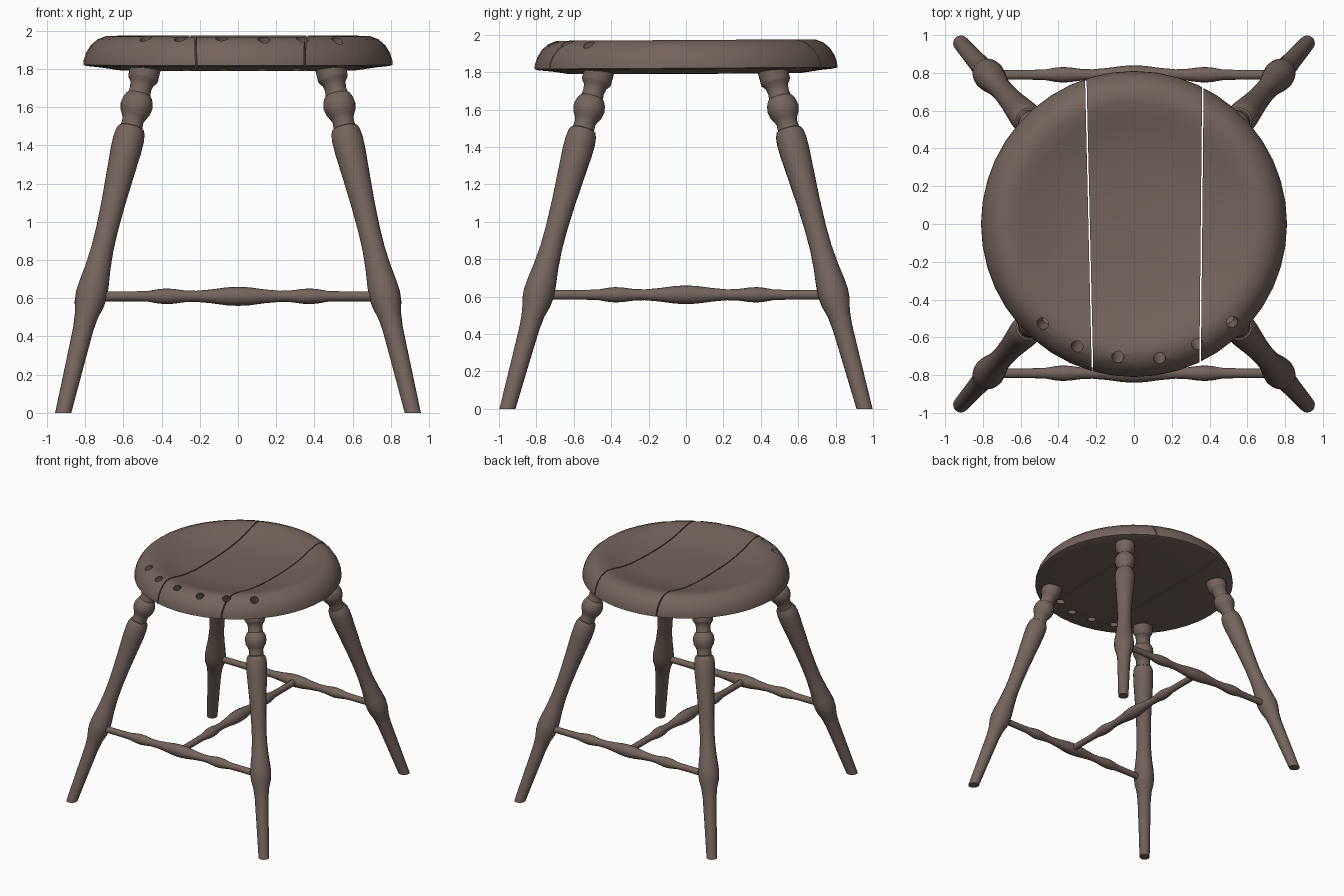
import bpy, bmesh, math
from mathutils import Vector, Matrix

if "Cube" in bpy.data.objects:
    bpy.data.objects.remove(bpy.data.objects["Cube"], do_unlink=True)

wood = bpy.data.materials.new("brown_wood")
wood.use_nodes = True
wood.diffuse_color = (0.178, 0.128, 0.108, 1)
bsdf = wood.node_tree.nodes["Principled BSDF"]
bsdf.inputs["Base Color"].default_value = wood.diffuse_color
bsdf.inputs["Roughness"].default_value = 0.7


def lathe(profile, segments):
    """Closed turned solid around local z from (radius, height) pairs, bottom to top."""
    bm = bmesh.new()
    rings = []
    for r, h in profile:
        rings.append([bm.verts.new((r * math.cos(a), r * math.sin(a), h))
                      for a in (2 * math.pi * i / segments for i in range(segments))])
    for low, high in zip(rings, rings[1:]):
        for i in range(segments):
            j = (i + 1) % segments
            bm.faces.new((low[i], low[j], high[j], high[i]))
    bm.faces.new(rings[0][::-1])
    bm.faces.new(rings[-1])
    return bm


def cut(bm, point, normal):
    """Remove everything on the normal side of a plane and cap the opening."""
    geom = bm.verts[:] + bm.edges[:] + bm.faces[:]
    bmesh.ops.bisect_plane(bm, geom=geom, plane_co=point, plane_no=normal, clear_outer=True)
    bmesh.ops.holes_fill(bm, edges=[e for e in bm.edges if e.is_boundary], sides=0)
    bmesh.ops.recalc_face_normals(bm, faces=bm.faces[:])


def make_object(name, bm):
    mesh = bpy.data.meshes.new(name)
    bm.to_mesh(mesh)
    bm.free()
    mesh.materials.append(wood)
    obj = bpy.data.objects.new(name, mesh)
    bpy.context.collection.objects.link(obj)
    return obj


def select_only(obj):
    bpy.ops.object.select_all(action='DESELECT')
    obj.select_set(True)
    bpy.context.view_layer.objects.active = obj


def smooth(obj, angle=38):
    select_only(obj)
    bpy.ops.object.shade_smooth_by_angle(angle=math.radians(angle))


def aim(bm, start, direction):
    turn = Vector(direction).to_track_quat('Z', 'Y').to_matrix().to_4x4()
    bm.transform(Matrix.Translation(start) @ turn)


# Splayed turned legs, heights measured vertically
leg_profile = [
    (0.040, -0.06), (0.042, 0.02), (0.049, 0.28), (0.054, 0.44), (0.062, 0.51),
    (0.078, 0.57), (0.083, 0.62), (0.078, 0.68), (0.067, 0.76), (0.059, 0.86),
    (0.058, 0.96), (0.063, 1.10), (0.072, 1.24), (0.081, 1.37), (0.082, 1.43),
    (0.077, 1.47), (0.068, 1.49), (0.058, 1.495), (0.056, 1.53), (0.064, 1.55),
    (0.079, 1.575), (0.085, 1.605), (0.080, 1.635), (0.068, 1.66), (0.060, 1.665),
    (0.056, 1.695), (0.062, 1.725), (0.075, 1.74), (0.080, 1.75), (0.080, 1.84)]
foot, lean = Vector((0.915, 0.955, 0)), Vector((-0.239, -0.272, 1))
for sx, side in ((-1, "right"), (1, "left")):
    for sy, end in ((-1, "front"), (1, "back")):
        bm = lathe([(r, h * lean.length) for r, h in leg_profile], 20)
        aim(bm, (foot.x * sx, foot.y * sy, 0), (lean.x * sx, lean.y * sy, lean.z))
        cut(bm, (0, 0, 0), (0, 0, -1))
        smooth(make_object(f"{end}_{side}_leg", bm))

# H-shaped stretchers, mirrored about their middle
half = [(0.050, 0), (0.047, 0.06), (0.036, 0.14), (0.029, 0.22), (0.031, 0.28),
        (0.039, 0.34), (0.041, 0.38), (0.037, 0.42), (0.028, 0.47), (0.026, 0.55),
        (0.026, 0.76)]
stretcher = [(r, -h) for r, h in half[:0:-1]] + half
for name, centre, axis in (("front_stretcher", (0, -0.79, 0.61), (1, 0, 0)),
                           ("back_stretcher", (0, 0.79, 0.61), (1, 0, 0)),
                           ("middle_stretcher", (0, 0, 0.61), (0, 1, 0))):
    bm = lathe(stretcher, 16)
    aim(bm, centre, axis)
    smooth(make_object(name, bm))

# Slanted peg holes along the front rim
holes = bmesh.new()
for x, y in ((-0.48, -0.525), (-0.3, -0.645), (-0.085, -0.7),
             (0.135, -0.71), (0.335, -0.635), (0.52, -0.52)):
    outward = Vector((x, y, 0)).normalized()
    direction = outward * 0.45 + Vector((0, 0, 1))
    turn = direction.to_track_quat('Z', 'Y').to_matrix().to_4x4()
    bmesh.ops.create_cone(holes, cap_ends=True, segments=16, radius1=0.032, radius2=0.032,
                          depth=0.6, matrix=Matrix.Translation((x, y, 1.95)) @ turn)
cutter = make_object("hole_cutter", holes)
cutter.hide_render = True

# Dished round seat, split into three planks by two narrow gaps
seat_profile = [
    (0.01, 1.790), (0.62, 1.793), (0.72, 1.808), (0.79, 1.815), (0.81, 1.822),
    (0.808, 1.845), (0.795, 1.885), (0.77, 1.925), (0.735, 1.955), (0.69, 1.972),
    (0.645, 1.971), (0.59, 1.958), (0.52, 1.937), (0.43, 1.917), (0.32, 1.903),
    (0.18, 1.896), (0.01, 1.893)]
gaps = [(Vector((-0.2375, 0, 0)), Vector((1, 0.023, 0)).normalized()),
        (Vector((0.3575, 0, 0)), Vector((1, -0.010, 0)).normalized())]
gap = 0.004
for name, low, high in (("right_seat_plank", None, gaps[0]),
                        ("middle_seat_plank", gaps[0], gaps[1]),
                        ("left_seat_plank", gaps[1], None)):
    bm = lathe(seat_profile, 44)
    for v in bm.verts:
        v.co.z += 0.006 * v.co.y
    if low:
        cut(bm, low[0] + low[1] * gap, -low[1])
    if high:
        cut(bm, high[0] - high[1] * gap, high[1])
    plank = make_object(name, bm)
    select_only(plank)
    mod = plank.modifiers.new("peg_holes", 'BOOLEAN')
    mod.operation, mod.solver, mod.object = 'DIFFERENCE', 'EXACT', cutter
    bpy.ops.object.modifier_apply(modifier=mod.name)
    smooth(plank)
bpy.data.objects.remove(cutter, do_unlink=True)
